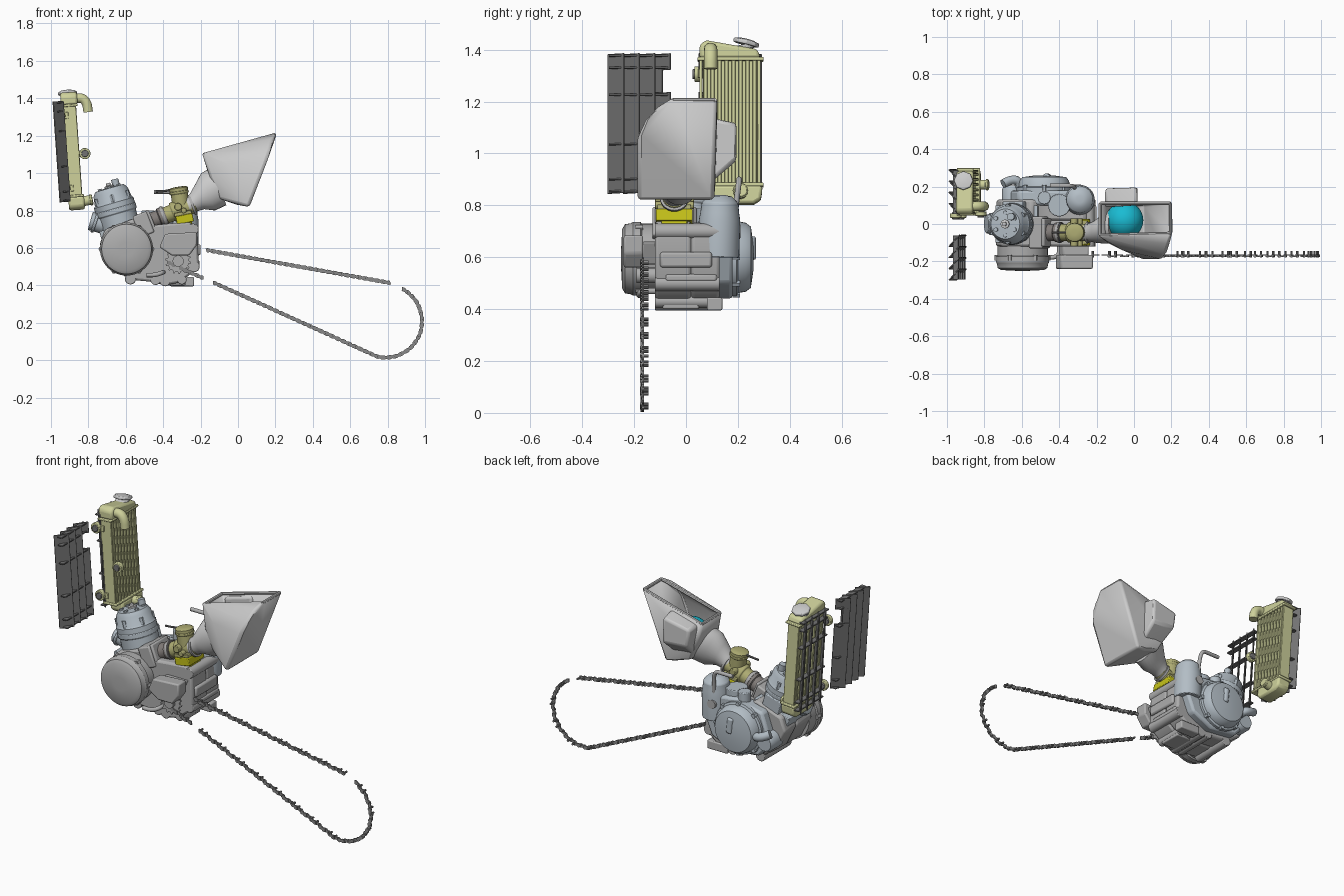
import bpy, bmesh
from math import sin, cos, pi, radians
from mathutils import Vector, Matrix

if "Cube" in bpy.data.objects:
    bpy.data.objects.remove(bpy.data.objects["Cube"])

def mat(name, *c):
    m = bpy.data.materials.new(name)
    m.diffuse_color = (*c, 1)
    m.use_nodes = True
    m.node_tree.nodes["Principled BSDF"].inputs["Base Color"].default_value = m.diffuse_color
    return m

OLIVE, CARB = mat("olive", .62, .64, .33), mat("carb_olive", .42, .41, .17)
YELLOW, CYAN = mat("yellow", .56, .54, .01), mat("cyan", .01, .50, .65)
BLUE, DARK = mat("blue_grey", .45, .51, .56), mat("dark", .17, .17, .17)
GREY, PALE = mat("grey", .42, .42, .42), mat("pale", .60, .60, .60)
RUBBER, STEEL = mat("rubber", .22, .20, .19), mat("steel", .25, .25, .25)

# ---- shape helpers: each returns a list of rings, add() skins them ----
def turn(o, axis, prof, n=32):
    q = Vector(axis).to_track_quat('Z', 'Y')
    return [[Vector(o) + q @ Vector((r * cos(2 * pi * i / n), r * sin(2 * pi * i / n), h))
             for i in range(n)] for r, h in prof]

def rod(a, b, r, n=16):
    d = Vector(b) - Vector(a)
    return turn(a, d, [(r, 0), (r, d.length)], n)

def prism(pts, y0, y1):
    return [[Vector((x, y, z)) for x, z in pts] for y in (y0, y1)]

def block(c, s, yaw=0, tilt=0):
    m = Matrix.Rotation(yaw, 3, 'Z') @ Matrix.Rotation(tilt, 3, 'Y')
    return [[Vector(c) + m @ Vector((s[0] * a / 2, s[1] * b / 2, s[2] * k / 2))
             for a, b in ((-1, -1), (1, -1), (1, 1), (-1, 1))] for k in (-1, 1)]

def tube(pts, r, n=14):
    p = [Vector(v) for v in pts]
    for _ in range(3):  # round the corners
        p = [p[0]] + [a.lerp(b, t) for a, b in zip(p, p[1:]) for t in (.25, .75)] + [p[-1]]
    q, rings, last = None, [], None
    for i, v in enumerate(p):
        t = (p[min(i + 1, len(p) - 1)] - p[max(i - 1, 0)]).normalized()
        q = t.to_track_quat('Z', 'Y') if q is None else last.rotation_difference(t) @ q
        last = t
        rings.append([v + q @ Vector((r * cos(2 * pi * k / n), r * sin(2 * pi * k / n), 0)) for k in range(n)])
    return rings

def bolts(o, axis, radius, count, r=.011, h=.018):
    return [rod(p, p + Vector(axis).normalized() * h, r, 6) for p in turn(o, axis, [(radius, 0)], count)[0]]

def finish(name, bm, material, bevel=0, shell=0):
    bmesh.ops.recalc_face_normals(bm, faces=bm.faces)
    me = bpy.data.meshes.new(name)
    bm.to_mesh(me)
    bm.free()
    ob = bpy.data.objects.new(name, me)
    bpy.context.collection.objects.link(ob)
    if material:
        me.materials.append(material)
    if bevel:
        b = ob.modifiers.new("bevel", 'BEVEL')
        b.width, b.segments, b.limit_method, b.angle_limit = bevel, 2, 'ANGLE', radians(35)
    if shell:
        s = ob.modifiers.new("shell", 'SOLIDIFY')
        s.thickness = shell
    return ob

def add(name, shapes, material=None, bevel=0, mtx=Matrix()):
    bm = bmesh.new()
    for rings in shapes:
        vs = [[bm.verts.new(mtx @ v) for v in ring] for ring in rings]
        n = len(vs[0])
        for a, b in zip(vs, vs[1:]):
            for i in range(n):
                bm.faces.new((a[i], a[(i + 1) % n], b[(i + 1) % n], b[i]))
        bm.faces.new(vs[0][::-1])
        bm.faces.new(vs[-1])
    return finish(name, bm, material, bevel)

def hull(name, pts, material, bevel, opening=(), shell=0):
    bm = bmesh.new()
    rim = [bm.verts.new(p) for p in opening]
    for p in pts:
        bm.verts.new(p)
    bmesh.ops.convex_hull(bm, input=bm.verts[:])
    bmesh.ops.delete(bm, geom=[f for f in bm.faces if all(v in rim for v in f.verts)], context='FACES')
    bmesh.ops.dissolve_limit(bm, angle_limit=.05, verts=bm.verts[:], edges=bm.edges[:])
    return finish(name, bm, material, bevel, shell)

# ---- radiator, tilted forward ----
TILT = Matrix.Rotation(radians(-4), 4, 'Y')
RAD = Matrix.Translation((-.885, .17, 1.12)) @ TILT
core = [block((0, 0, 0), (.05, .21, .5))]
core += [block((s * .028, -.095 + .027 * i, 0), (.016, .016, .49)) for i in range(8) for s in (-1, 1)]
core += [block((0, s * .112, 0), (.07, .012, .5)) for s in (-1, 1)]
add("radiator_core", core, OLIVE, .003, RAD)
add("radiator_flanges", [block((0, .002, s * .243), (.09, .255, .014)) for s in (-1, 1)], OLIVE, .004, RAD)
tank = [(-.118, .245), (.118, .245), (.105, .28), (-.095, .315), (-.118, .295)]
add("radiator_top_tank", [[[Vector((x, y, z)) for y, z in tank] for x in (-.045, .045)]], OLIVE, .012, RAD)
low = [(-.07, -.245), (.125, -.245), (.12, -.30), (.09, -.318), (-.04, -.318), (-.068, -.30)]
add("radiator_bottom_tank", [[[Vector((x, y, z)) for y, z in low] for x in (-.04, .045)]], OLIVE, .012, RAD)
add("radiator_hose_top", [tube([(.02, -.075, .275), (.07, -.075, .28), (.095, -.075, .25), (.098, -.075, .20)], .026)], OLIVE, 0, RAD)
add("radiator_outlet", [rod((.03, .04, -.275), (.09, .04, -.268), .026, 20),
                        turn((.075, .04, -.27), (1, 0, .1), [(.03, 0), (.03, .012)], 20)], OLIVE, .003, RAD)
add("radiator_cap", [turn((-.005, .055, .28), (0, -.2, 1), [(.038, 0), (.038, .018), (.03, .02)], 20),
                     turn((-.005, .06, .30), (0, .25, 1), [(.05, 0), (.052, .008), (.05, .016), (.025, .022)], 8)], PALE, .003, RAD)
mounts = [(.065, -.115, -.02), (-.055, -.125, .19), (-.055, -.125, -.20)]
add("radiator_mounts", [turn(p, (0, 1, 0), [(.03, -.012), (.03, .012)], 24) for p in mounts]
    + [block((p[0] * .6, p[1] + .008, p[2]), (.05, .014, .035)) for p in mounts], OLIVE, .003, RAD)
add("radiator_grommets", [turn(p, (0, 1, 0), [(.019, -.02), (.019, .02)], 16) for p in mounts], DARK, .003, RAD)

# ---- pair of louvers with vertical slats, notched on the inner edge ----
for side, y in ((1, .17), (-1, -.18)):
    yaw = radians(-48)
    slats = [block((0, -.09 + .06 * i, 0), (.084, .007, .54), yaw) for i in range(1, 4)]
    slats += [block((0, -.09, -.075), (.084, .007, .39), yaw), block((0, -.09, .238), (.084, .007, .064), yaw),
              block((-.014, -.074, .165), (.042, .007, .09), yaw)]
    slats += [block((.008, 0, z), (.03, .235, .008)) for z in (-.262, -.215, -.08, .11, .215, .262)]
    m = Matrix.Translation((-.943, y, 1.115)) @ TILT @ Matrix.Scale(side, 4, (0, 1, 0))
    add("louver_right" if side > 0 else "louver_left", slats, DARK, .002, m)

# ---- crankcase ----
case = [(-.74, .62), (-.68, .50), (-.58, .43), (-.47, .42), (-.39, .40), (-.31, .415), (-.23, .48), (-.21, .52),
        (-.22, .70), (-.26, .74), (-.37, .73), (-.47, .72), (-.55, .76), (-.71, .70)]
add("crankcase", [prism(case, -.12, .02), prism([(x * .99 - .004, z * .98 + .01) for x, z in case], .02, .13)], GREY, .012)
add("crankcase_lugs", [rod((x, -.12, z), (x, .13, z), r, 20) for x, z, r in
    ((-.575, .435, .03), (-.44, .43, .028), (-.39, .425, .03), (-.30, .43, .025), (-.235, .50, .03), (-.24, .70, .03))], GREY, .004)
add("crankcase_foot", [block((-.3, .11, .42), (.13, .06, .05)), block((-.33, -.02, .415), (.1, .14, .03))], GREY, .006)
add("rear_case_ribs", [block((-.22, 0, .59), (.04, .2, .06)), block((-.225, .02, .52), (.04, .2, .03))], GREY, .01)

# ---- left side: ignition cover and sprocket cover ----
add("ignition_cover", [turn((-.596, -.10, .594), (0, -1, 0),
    [(.135, 0), (.135, .07), (.142, .075), (.142, .105), (.137, .112), (.133, .135), (.115, .146), (.04, .15)], 48)], GREY)
add("ignition_bolts", bolts((-.596, -.165, .594), (0, -1, 0), .136, 6, .014, .03), GREY)
cover = [(-.39, .675), (-.22, .685), (-.22, .615), (-.26, .56), (-.355, .56), (-.42, .605)]
add("sprocket_cover", [prism(cover, -.24, -.165), prism([(-.38, .66), (-.24, .66), (-.28, .57), (-.4, .6)], -.17, -.1)], GREY, .008)
gear = [(-.32 + r * cos(a), .53 + r * sin(a)) for i in range(14)
        for r, a in ((.058, i * pi / 7), (.058, i * pi / 7 + .2), (.07, i * pi / 7 + .28), (.07, i * pi / 7 + .37))]
add("front_sprocket", [prism(gear, -.171, -.161), rod((-.32, -.19, .53), (-.32, -.1, .53), .03)], GREY)
add("shift_lever", [tube([(-.4, -.11, .47), (-.4, -.17, .47), (-.44, -.18, .455), (-.49, -.18, .455)], .012)], GREY)

# ---- right side: clutch cover, water pump, kick lever ----
side_case = [(-.68, .55), (-.60, .46), (-.42, .44), (-.29, .5), (-.24, .62), (-.27, .74), (-.45, .76), (-.62, .72)]
add("clutch_case", [prism(side_case, .10, .18)], BLUE, .014)
add("clutch_cover", [turn((-.48, .13, .60), (0, 1, 0),
    [(.15, 0), (.15, .065), (.138, .07), (.133, .1), (.118, .12), (.05, .13)], 40)], BLUE)
add("clutch_bolts", bolts((-.48, .18, .60), (0, 1, 0), .144, 8, .013, .028), BLUE)
add("clutch_cover_boss", [rod((-.46, .25, .59), (-.47, .25, .68), .02, 14)], BLUE, .008)
add("water_pump", [turn((-.65, .10, .56), (0, 1, 0), [(.055, 0), (.055, .085), (.045, .105)], 28),
    tube([(-.61, .19, .585), (-.62, .235, .60), (-.66, .235, .61), (-.70, .215, .63)], .024)], BLUE, .003)
add("gear_tower", [turn((-.29, .125, .60), (0, .03, 1), [(.08, 0), (.08, .14), (.075, .17), (.07, .21), (.045, .235), (.02, .24)], 32),
    rod((-.40, .1, .66), (-.40, .1, .79), .06, 24), rod((-.48, .14, .7), (-.48, .14, .8), .035, 20)], BLUE, .004)
add("kick_lever", [tube([(-.31, .185, .68), (-.315, .19, .78), (-.325, .205, .90), (-.39, .205, .90), (-.45, .205, .90)], .011),
    rod((-.31, .14, .70), (-.31, .21, .70), .026)], GREY)

# ---- cylinder and head ----
AX, base = Vector((-.28, 0, .96)).normalized(), Vector((-.60, 0, .62))
add("cylinder", [turn(base, AX, [(.104, 0), (.104, .17), (.112, .172), (.112, .2)], 40),
    block(base + AX * .07, (.235, .2, .07), 0, -.284), block(base + AX * .13 + Vector((0, .08, 0)), (.11, .08, .1), 0, -.284)], BLUE, .008)
add("cylinder_head", [turn(base + AX * .2, AX, [(.11, 0), (.11, .03), (.102, .04), (.095, .09), (.08, .112), (.03, .117)], 40)], BLUE)
add("head_bolts", bolts(base + AX * .225, AX, .094, 6, .014, .05) + bolts(base + AX * .31, AX, .06, 6, .012, .012), BLUE)
add("spark_plug", [turn(base + AX * .31, AX, [(.024, 0), (.024, .015), (.012, .017), (.012, .03)], 12)], PALE)
add("head_outlet", [tube([(-.64, .04, .88), (-.65, .04, .93), (-.66, .04, .968)], .02)], BLUE)
add("exhaust_port", [rod((-.70, 0, .72), (-.79, 0, .745), .05, 28), rod((-.755, 0, .737), (-.77, 0, .742), .06, 28)], BLUE, .004)

# ---- intake boot and carburettor ----
def on(t):
    return Vector((-.32 + .93 * t, -.045, .80 + .37 * t))
D = (.93, 0, .37)
add("reed_block", [block(on(-.2), (.08, .17, .12), 0, -.38), block(on(-.155), (.02, .15, .13), 0, -.38)], GREY, .008)
add("intake_boot", [turn(on(-.17), D, [(.055, 0), (.045, .03), (.045, .06), (.052, .065), (.052, .1)], 28)], RUBBER)
add("boot_clamps", [turn(on(t), D, [(.056, 0), (.056, .014)], 28) for t in (-.09, .075)], GREY)
UP = Vector((-.15, 0, .99))
add("carburettor", [turn(on(-.085), D, [(.045, 0), (.045, .05), (.055, .055), (.055, .1), (.046, .11), (.046, .18)], 28),
    turn((-.295, -.045, .765), UP, [(.046, 0), (.046, .125), (.052, .127), (.052, .14)], 28),
    block((-.295, -.045, .785), (.095, .13, .02), 0, -.2),
    rod((-.32, -.12, .82), (-.32, .03, .82), .02), rod((-.29, -.12, .80), (-.29, .03, .80), .015)], CARB, .004)
add("carburettor_cap", [turn(Vector((-.295, -.045, .765)) + UP * .14, UP, [(.05, 0), (.05, .016), (.04, .022), (.015, .024)], 16)], CARB)
add("cable_end", [tube([(-.318, -.045, .90), (-.325, -.045, .92), (-.38, -.045, .905), (-.44, -.045, .90)], .006, 8)], DARK)
add("float_bowl", [block((-.285, -.045, .755), (.092, .142, .045), 0, -.2), block((-.28, -.045, .73), (.07, .10, .03), 0, -.2),
    turn((-.283, -.045, .73), (.15, 0, -.99), [(.03, 0), (.026, .02), (.016, .022), (.016, .03)], 20)], YELLOW, .01)

# ---- air box: neck, open body, side pocket, filter ----
W = Vector((-.35, 0, .94))
neck = [((-.265, -.047, .823), .045, .045), ((-.24, -.045, .842), .048, .05), ((-.205, -.04, .873), .06, .07),
        ((-.16, -.025, .90), .08, .106), ((-.10, -.005, .93), .10, .108)]
add("airbox_neck", [[[Vector(c) + Vector((0, ry * cos(a), 0)) + W * rz * sin(a) for a in [2 * pi * i / 28 for i in range(28)]]
    for c, ry, rz in neck]], PALE)
rim = [(-.18, -.06, 1.10), (.195, -.05, 1.205), (.195, .11, 1.205), (-.18, .11, 1.10)]
hull("airbox", [(.18, -.10, 1.175), (.165, -.15, 1.12), (.145, -.178, 1.06), (-.06, -.13, 1.05), (.055, -.18, .83), (.055, .10, .83),
    (.0, -.12, .84), (.0, .09, .84), (-.14, -.09, .98), (-.14, .11, .97), (-.09, -.09, .87), (-.09, .09, .87)], PALE, .012, rim, .01)
add("airbox_rim", [rod(rim[i], rim[(i + 1) % 4], .009, 8) for i in range(4)], PALE)
hull("airbox_pocket", [(-.16, .09, 1.09), (.02, .10, 1.14), (-.155, .19, 1.085), (.015, .195, 1.12), (.02, .195, .97),
    (-.14, .19, .98), (.02, .10, .89), (-.12, .09, .90)], PALE, .015)
add("air_filter", [turn((-.05, .02, .97), (-.25, 0, .97), [(.1 * cos(a), .1 * sin(a)) for a in [i * pi / 20 for i in range(-3, 10)]] + [(.004, .1)], 32)], CYAN)

# ---- chain: alternating plates, pins on every second pair ----
def links(path, pitch=.033):
    pts, last = [Vector(path[0])], Vector(path[0])
    for a, b in zip(path, path[1:]):
        a, b = Vector(a), Vector(b)
        while (b - last).length >= pitch:
            last = last + (b - last).normalized() * pitch
            pts.append(last.copy())
    out = []
    for i, (a, b) in enumerate(zip(pts, pts[1:])):
        d = (b - a).normalized()
        n, c = Vector((-d.y, d.x)), (a + b) / 2
        half = [(.5, .011), (.25, .011), (0, .007), (-.25, .011), (-.5, .011), (-.78, .006)]
        outline = [c + d * (s * u * pitch) + n * (s * v) for s in (1, -1) for u, v in half]  # waisted plate
        y = -.176 if i % 2 else -.169
        out.append(prism(outline, y, y + .007))
        if i % 4 == 1:
            out += [rod((p[0], -.178, p[1]), (p[0], -.145, p[1]), .006, 8) for p in (a, b)]
    return out

arc = [(.79 + .195 * cos(radians(a)), .208 + .195 * sin(radians(a))) for a in range(62, -117, -6)]
add("chain_top", links([(-.165, .588), (.83, .41)]), STEEL)
add("chain_loop", links(arc + [(-.135, .417)]), STEEL)
add("chain_stub", links([(-.19, .44), (-.39, .53)]), STEEL)

bpy.ops.object.select_all(action='SELECT')
bpy.context.view_layer.objects.active = bpy.data.objects["crankcase"]
bpy.ops.object.shade_smooth_by_angle(angle=radians(35))
